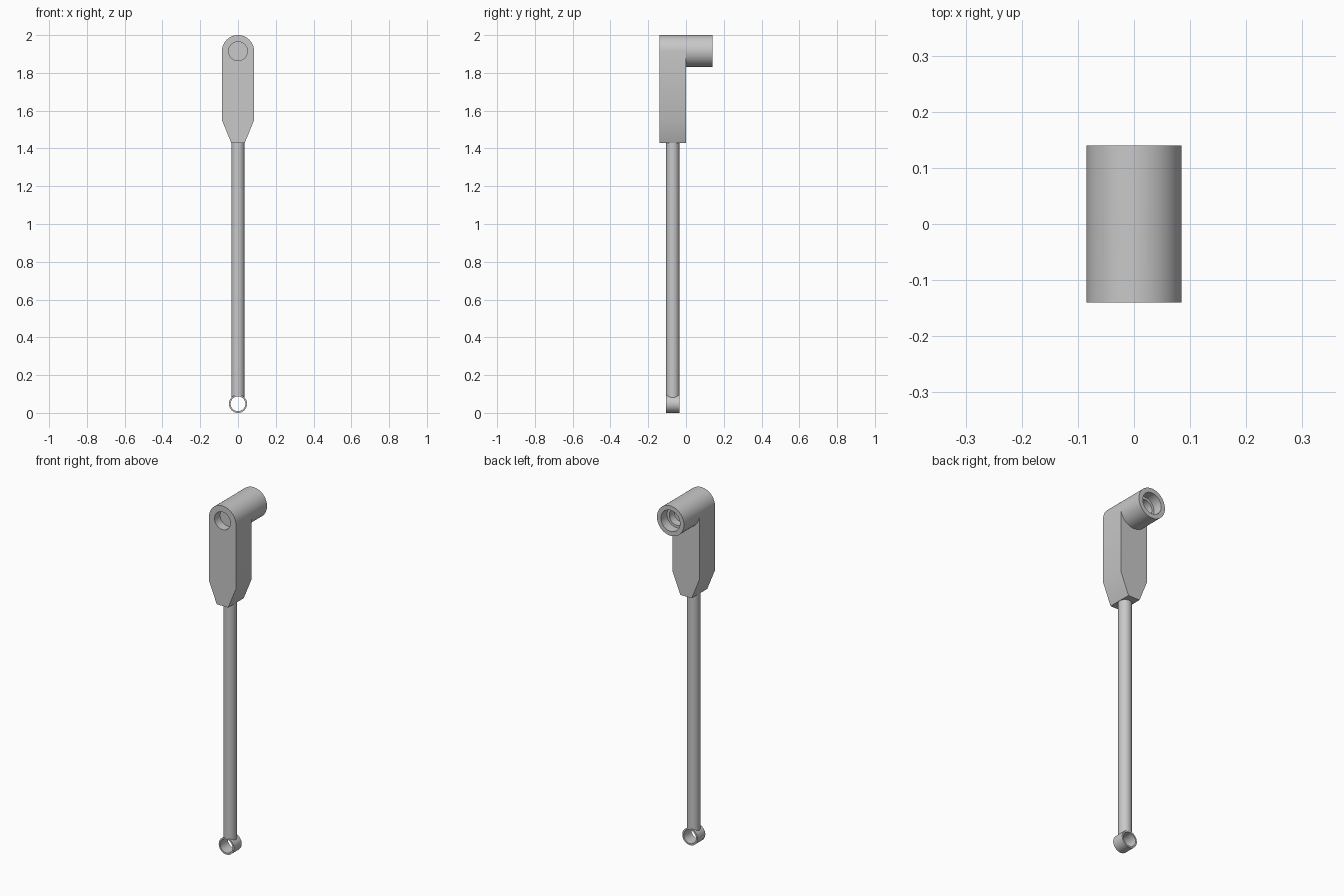
import bpy, bmesh, math
from mathutils import Matrix

if "Cube" in bpy.data.objects:
    bpy.data.objects.remove(bpy.data.objects["Cube"])

grey = bpy.data.materials.new("plain grey")
grey.use_nodes = True
colour = (0.58, 0.58, 0.58, 1)
grey.diffuse_color = colour
grey.node_tree.nodes["Principled BSDF"].inputs["Base Color"].default_value = colour

R, TOP = 0.085, 1.915            # barrel radius and axis height
FRONT, MID, BACK = -0.14, 0.0, 0.14
ROD_Y, ROD_R = -0.07, 0.035
EYE_R, EYE_BORE = 0.048, 0.039


def finish(name, bm):
    bmesh.ops.recalc_face_normals(bm, faces=bm.faces)
    mesh = bpy.data.meshes.new(name)
    bm.to_mesh(mesh)
    bm.free()
    mesh.materials.append(grey)
    obj = bpy.data.objects.new(name, mesh)
    bpy.context.collection.objects.link(obj)
    return obj


def cylinder_y(name, radius, y0, y1, z):
    bm = bmesh.new()
    place = Matrix.Translation((0, (y0 + y1) / 2, z)) @ Matrix.Rotation(math.pi / 2, 4, 'X')
    bmesh.ops.create_cone(bm, cap_ends=True, segments=64, radius1=radius,
                          radius2=radius, depth=y1 - y0, matrix=place)
    return finish(name, bm)


def combine(target, tool, operation):
    mod = target.modifiers.new(operation.title(), 'BOOLEAN')
    mod.operation, mod.object, mod.solver = operation, tool, 'EXACT'
    bpy.context.view_layer.objects.active = target
    bpy.ops.object.modifier_apply(modifier=mod.name)
    bpy.data.objects.remove(tool)


def smooth(obj):
    bpy.ops.object.select_all(action='DESELECT')
    obj.select_set(True)
    bpy.context.view_layer.objects.active = obj
    bpy.ops.object.shade_smooth_by_angle(angle=math.radians(30))


# Housing: round-topped plate with a tapered foot
outline = [(-R, 1.55), (-0.036, 1.43), (0.036, 1.43), (R, 1.55)]
outline += [(R * math.cos(i * math.pi / 32), TOP + R * math.sin(i * math.pi / 32))
            for i in range(33)]
bm = bmesh.new()
face = bm.faces.new([bm.verts.new((x, FRONT, z)) for x, z in outline])
ext = bmesh.ops.extrude_face_region(bm, geom=[face])
bmesh.ops.translate(bm, vec=(0, MID - FRONT, 0),
                    verts=[v for v in ext["geom"] if isinstance(v, bmesh.types.BMVert)])
housing = finish("housing", bm)

# Barrel behind the housing, then the blind front hole and stepped rear bore
combine(housing, cylinder_y("barrel", R, -0.07, BACK, TOP), 'UNION')
for radius, y0, y1 in ((0.05, FRONT - 0.02, FRONT + 0.05),
                       (0.06, BACK - 0.055, BACK + 0.02),
                       (0.046, BACK - 0.1, BACK - 0.05)):
    combine(housing, cylinder_y("bore_cutter", radius, y0, y1, TOP), 'DIFFERENCE')
smooth(housing)

# Rod, its lower end fitted to the round of the eye
bm = bmesh.new()
bmesh.ops.create_cone(bm, cap_ends=False, segments=48, radius1=ROD_R, radius2=ROD_R,
                      depth=1, matrix=Matrix.Translation((0, ROD_Y, 0.94)))
for v in bm.verts:
    if v.co.z < 1:
        v.co.z = EYE_R + math.sqrt((EYE_R - 0.002) ** 2 - v.co.x ** 2)
rod = finish("rod", bm)
smooth(rod)

# Eye ring at the foot
eye = cylinder_y("eye_ring", EYE_R, ROD_Y - ROD_R, ROD_Y + ROD_R, EYE_R)
combine(eye, cylinder_y("eye_cutter", EYE_BORE, -0.2, 0.1, EYE_R), 'DIFFERENCE')
smooth(eye)
